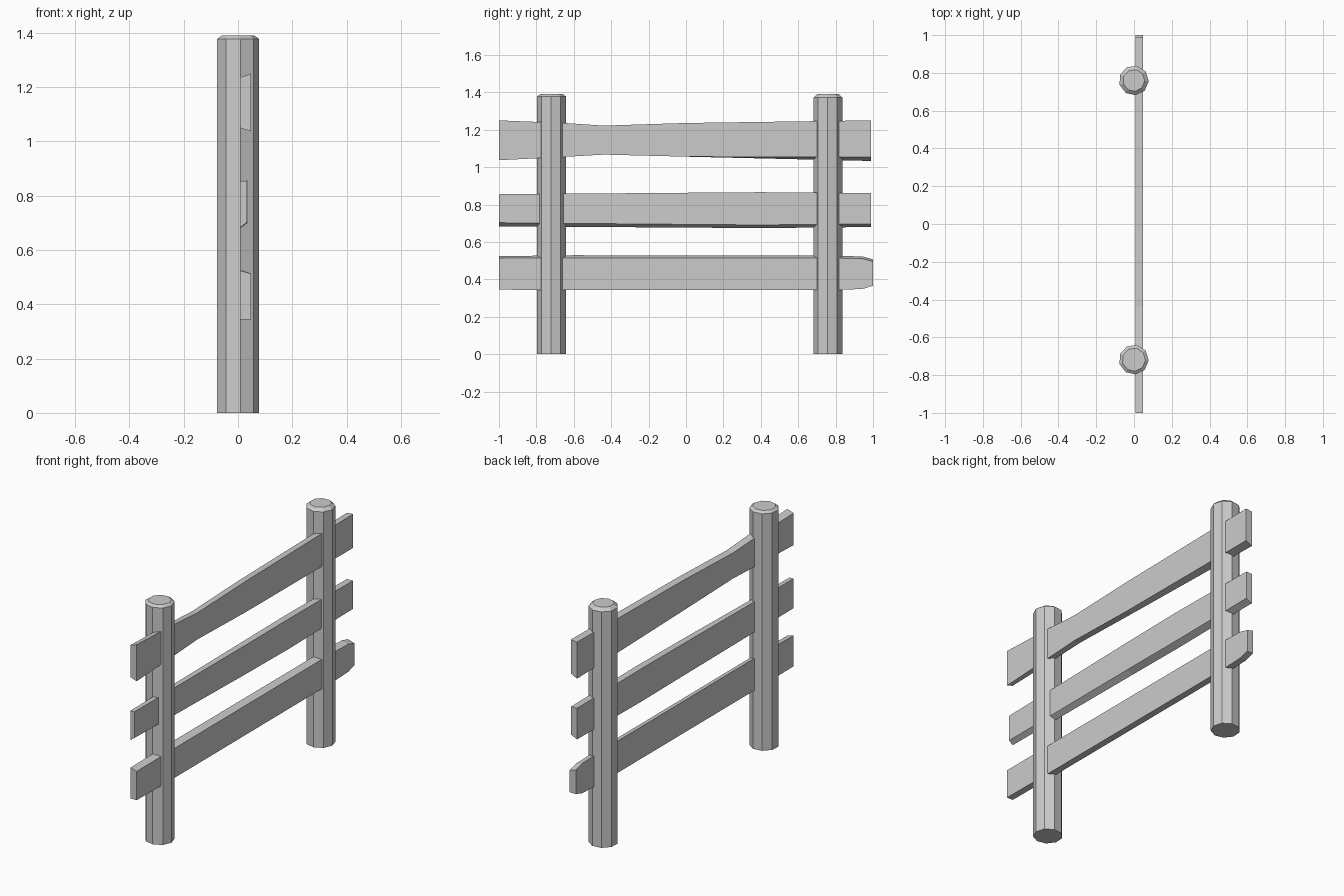
import bpy
import bmesh
from math import cos, sin, radians

if "Cube" in bpy.data.objects:
    bpy.data.objects.remove(bpy.data.objects["Cube"])

INNER_X = 0.008


def loft(name, rings):
    """Skin a list of closed rings and cap both ends."""
    bm = bmesh.new()
    loops = [[bm.verts.new(p) for p in ring] for ring in rings]
    n = len(loops[0])
    for a, b in zip(loops, loops[1:]):
        for i in range(n):
            j = (i + 1) % n
            bm.faces.new((a[i], a[j], b[j], b[i]))
    bm.faces.new(loops[0])
    bm.faces.new(loops[-1])
    bmesh.ops.recalc_face_normals(bm, faces=bm.faces)
    mesh = bpy.data.meshes.new(name)
    bm.to_mesh(mesh)
    bm.free()
    obj = bpy.data.objects.new(name, mesh)
    bpy.context.collection.objects.link(obj)
    return obj


def post(name, y, turn, shoulder, top_radius):
    """Nine-sided post with a chamfered top."""
    def ring(r, z):
        return [(-0.001 + r * cos(radians(turn + 40 * i)),
                 y + r * sin(radians(turn + 40 * i)), z) for i in range(9)]
    return loft(name, [ring(0.079, 0), ring(0.079, shoulder), ring(top_radius, 1.39)])


def rail(name, sections):
    """Hewn plank; section = y, outer x, inner bottom/top z, outer bottom/top z."""
    return loft(name, [[(INNER_X, y, ib), (xo, y, ob), (xo, y, ot), (INNER_X, y, it)]
                       for y, xo, ib, it, ob, ot in sections])


# Posts
post("front_post", -0.718, -3, 1.378, 0.062)
post("back_post", 0.76, -3, 1.372, 0.058)

# Rails
rail("top_rail", [
    (-1.00, 0.048, 1.050, 1.236, 1.037, 1.250),
    (-0.65, 0.048, 1.060, 1.228, 1.055, 1.236),
    (-0.44, 0.048, 1.068, 1.217, 1.067, 1.222),
    (0.00, 0.048, 1.056, 1.232, 1.056, 1.236),
    (0.99, 0.048, 1.033, 1.246, 1.053, 1.250),
])
rail("middle_rail", [
    (-1.00, 0.033, 0.683, 0.855, 0.703, 0.855),
    (0.00, 0.046, 0.677, 0.863, 0.694, 0.863),
    (0.40, 0.048, 0.674, 0.866, 0.691, 0.866),
    (0.99, 0.046, 0.680, 0.861, 0.697, 0.861),
])
rail("bottom_rail", [
    (-1.00, 0.048, 0.345, 0.524, 0.345, 0.513),
    (-0.60, 0.048, 0.342, 0.529, 0.342, 0.514),
    (0.80, 0.048, 0.343, 0.527, 0.343, 0.514),
    (0.945, 0.048, 0.349, 0.522, 0.349, 0.510),
    (1.00, 0.048, 0.366, 0.507, 0.366, 0.495),
])
